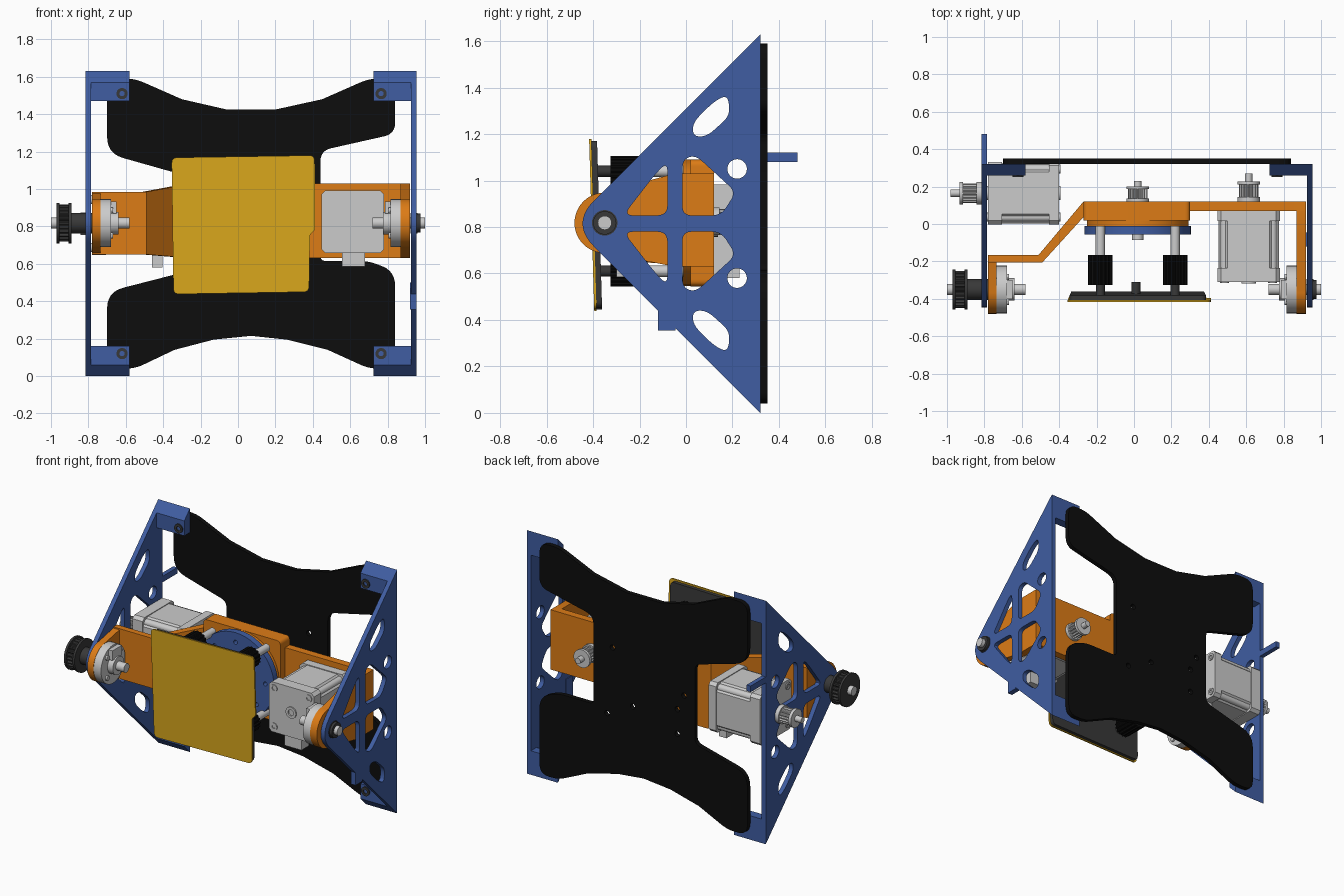
import bpy, bmesh, math
from mathutils import Vector

if "Cube" in bpy.data.objects:
    bpy.data.objects.remove(bpy.data.objects["Cube"])

def material(name, col):
    m = bpy.data.materials.new(name)
    m.diffuse_color = (*col, 1)
    m.use_nodes = True
    m.node_tree.nodes["Principled BSDF"].inputs["Base Color"].default_value = m.diffuse_color
    return m

BLUE = material("blue", (0.05, 0.11, 0.36))
ORANGE = material("orange", (0.72, 0.2, 0.008))
YELLOW = material("yellow", (0.72, 0.4, 0.012))
BLACK = material("black", (0.004, 0.004, 0.004))
DARK = material("dark_grey", (0.04, 0.04, 0.04))
CZ, AY = 0.818, -0.35          # height of the tilt axle and its y position

def slab(name, axis, a, b, loops, mat=None):
    """Extrude an outline (first loop) with holes (other loops) along an axis from a to b."""
    place = {'X': lambda u, v, w: (w, u, v), 'Y': lambda u, v, w: (u, w, v),
             'Z': lambda u, v, w: (u, v, w)}[axis]
    bm = bmesh.new()
    caps = [[], []]
    for loop in loops:
        rings = [[bm.verts.new(place(u, v, w)) for u, v in loop] for w in (a, b)]
        for i in range(len(loop)):
            j = (i + 1) % len(loop)
            bm.faces.new((rings[0][i], rings[0][j], rings[1][j], rings[1][i]))
            for k in (0, 1):
                caps[k].append(bm.edges.get((rings[k][i], rings[k][j])))
    for edges in caps:
        bmesh.ops.triangle_fill(bm, edges=edges, use_beauty=True)
    bmesh.ops.recalc_face_normals(bm, faces=bm.faces[:])
    for f in bm.faces:
        f.smooth = True
    for e in bm.edges:
        e.smooth = e.calc_face_angle(0) < math.radians(32)
    me = bpy.data.meshes.new(name)
    bm.to_mesh(me)
    bm.free()
    ob = bpy.data.objects.new(name, me)
    bpy.context.collection.objects.link(ob)
    if mat:
        me.materials.append(mat)
    return ob

def circle(c, r, n=32):
    return [(c[0] + r * math.cos(2 * math.pi * i / n), c[1] + r * math.sin(2 * math.pi * i / n)) for i in range(n)]

def toothed(c, r, depth, n):
    out = []
    for i in range(n * 4):
        t, q = math.pi * i / (2 * n), r - (depth if i % 4 > 1 else 0)
        out.append((c[0] + q * math.cos(t), c[1] + q * math.sin(t)))
    return out

def rect(u0, u1, v0, v1):
    return [(u0, v0), (u1, v0), (u1, v1), (u0, v1)]

def rounded(pts, cut, n=6):
    """Round every corner; cut is how far along the edges the rounding starts."""
    out, P = [], [Vector(p) for p in pts]
    for i, p in enumerate(P):
        d0, d1 = P[i - 1] - p, P[(i + 1) % len(P)] - p
        c = cut[i] if isinstance(cut, list) else cut
        if c == 0:
            out.append(tuple(p))
            continue
        s = p + d0.normalized() * min(c, d0.length * .48)
        e = p + d1.normalized() * min(c, d1.length * .48)
        for k in range(n + 1):
            t = k / n
            out.append(tuple(s * (1 - t) ** 2 + p * 2 * t * (1 - t) + e * t * t))
    return out

def rod(name, axis, a, b, c, r, mat=None, hole=0):
    return slab(name, axis, a, b, [circle(c, r)] + ([circle(c, hole)] if hole else []), mat)

def box(name, x, y, z, mat=None):
    return slab(name, 'Z', *z, [rect(*x, *y)], mat)

def flip(pts):
    return [(u, 1.63 - v) for u, v in pts]

# triangular side frames with cut-out windows and corner tabs
outline = rounded([(.32, 0), (.32, 1.63), (-.495, .815)], [0, 0, .14], 10)
windows = [rounded([(.18, 1.37), (.12, 1.34), (.03, 1.25), (.03, 1.19), (.09, 1.19), (.19, 1.28)], .04),
           rounded([(-.27, .85), (-.08, .85), (-.08, 1.08), (-.13, 1.03)], .045),
           rounded([(-.015, .85), (.15, .85), (.215, .95), (.04, 1.11), (-.015, 1.09)], .04),
           circle((.22, 1.05), .042)]
frame_loops = [outline, circle((AY, CZ), .055)] + windows + [flip(w) for w in windows]
tab = [(.32, 1.63), (.26, 1.57), (.26, 1.47), (.32, 1.47)]
for side, x0, x1, t0, t1, hx in (("left", -.815, -.785, -.785, -.58, -.62), ("right", .925, .955, .725, .925, .765)):
    slab(side + "_side_frame", 'X', x0, x1, frame_loops, BLUE)
    for end, prof, hz in (("upper", tab, 1.51), ("lower", flip(tab), .12)):
        slab(f"{side}_{end}_tab", 'X', t0, t1, [prof], BLUE)
        rod(f"{side}_{end}_screw", 'Y', .252, .262, (hx, hz), .03, DARK, .014)
    rod(side + "_frame_bearing", 'X', x0 - .004, x1 + .004, (AY, CZ), .055, DARK, .03)
box("rear_stop_bar", (-.815, -.785), (.3, .48), (1.08, 1.12), BLUE)
box("lower_stop_block", (.92, .955), (-.12, -.045), (.355, .5), BLUE)

# black back plate
back = [(-.70, 1.59), (-.55, 1.59), (-.30, 1.48), (-.06, 1.425), (.20, 1.425), (.45, 1.48), (.70, 1.59),
        (.84, 1.59), (.84, 1.295), (.44, 1.205), (.44, .615), (.70, .615), (.84, .56), (.84, .04), (.70, .04),
        (.48, .14), (.26, .195), (.07, .215), (-.13, .195), (-.34, .14), (-.55, .04), (-.70, .04),
        (-.70, .45), (-.31, .55), (-.31, 1.08), (-.70, 1.19)]
cuts = [.07, .05, 0, 0, 0, 0, .05, .07, .06, .06, .03, .05, .08, .07, .05, 0, 0, 0, 0, 0, .05, .07, .09, .04, .04, .09]
holes = [(.34, .58), (.15, .675), (-.18, .58), (-.18, .745), (-.23, .85), (.3, 1.03)]
slab("back_plate", 'Y', .32, .35, [rounded(back, cuts)] + [circle(h, .018, 16) for h in holes], BLACK)

# orange cranked yoke, its narrow left end squeezed in height
yoke = slab("yoke_arm", 'Z', .63, 1.03, [[(-.78, -.205), (-.49, -.205), (-.24, .07), (.92, .07), (.92, .12),
                                        (-.27, .12), (-.51, -.165), (-.78, -.165)]], ORANGE)
for v in yoke.data.vertices:
    if v.co.x < -.4:
        v.co.z = .65 if v.co.z < .8 else .985
arc = [(AY + .13 * math.cos(t), CZ + .13 * math.sin(t)) for t in (math.pi * (.5 + i / 24) for i in range(25))]
for side, x0, x1, tail in (("left", -.78, -.735, [(-.165, .65), (-.165, .985)]),
                           ("right", .87, .92, [(-.05, .63), (.12, .63), (.12, 1.03), (-.05, 1.03)])):
    slab(side + "_yoke_end", 'X', x0, x1, [arc + tail, circle((AY, CZ), .035)], ORANGE)

# rotating hub: housing, turntable, standoffs
HUB = (.02, CZ)
slab("hub_housing", 'Y', .02, .12, [rounded(rect(-.27, .30, .545, 1.09), .03), circle(HUB, .2)], ORANGE)
rod("hub_disc", 'Y', -.012, .1, HUB, .272, ORANGE)
bolts = [circle((HUB[0] + .22 * math.cos(i * math.pi / 4), CZ + .22 * math.sin(i * math.pi / 4)), .014, 12) for i in range(8)]
slab("turntable", 'Y', -.055, -.012, [circle(HUB, .285, 48)] + bolts, BLUE)
rod("turntable_nut", 'Y', -.085, -.05, HUB, .03)
for sx in (-1, 1):
    for sz in (-1, 1):
        c = (.02 + .2 * sx, .825 + .215 * sz)
        rod("standoff_rod", 'Y', -.19, -.01, c, .025)
        slab("standoff_grip", 'Y', -.325, -.165, [toothed(c, .065, .006, 16)], BLACK)
        rod("standoff_screw", 'Y', -.38, -.32, c, .024, DARK)

# slightly tilted and turned platform in front
pad = rounded([(-.355, 1.168), (.41, 1.18), (.413, .785), (.385, .755), (.38, .45), (-.345, .438)],
              [.03, .03, .01, .01, .03, .03])
bed = rounded([(-.345, 1.16), (.385, 1.17), (.375, .455), (-.335, .445)], .03)
for ob in (slab("platform_pad", 'Y', -.406, -.396, [pad], YELLOW), slab("platform_bed", 'Y', -.396, -.372, [bed], DARK),
           rod("platform_boss", 'Y', -.373, -.31, (.01, CZ), .024, DARK)):
    for v in ob.data.vertices:
        v.co.y -= .03 * (v.co.z - .81)

# stepper motors: stepped body, corner screws, connector
def motor(name, axis, a, b, c, h=.167):
    def oct(k, e=0):
        s = h - e
        return [(c[0] + u, c[1] + v) for u, v in ((-s + k, -s), (s - k, -s), (s, -s + k), (s, s - k),
                                                  (s - k, s), (-s + k, s), (-s, s - k), (-s, -s + k))]
    for part, p, q, k, e in (("end_cap", a, a + .075, .02, 0), ("body", a + .07, b - .05, .05, .005), ("end_cap", b - .055, b, .02, 0)):
        slab(f"{name}_{part}", axis, p, q, [oct(k, e)])
    for su in (-1, 1):
        for sv in (-1, 1):
            rod(name + "_screw", axis, a - .006, b + .006, (c[0] + su * .128, c[1] + sv * .128), .024, None, .012)
    rod(name + "_boss", axis, a - .008, b + .008, c, .038, None, .02)

def pulley(name, axis, a, b, c, s=1):
    """Small timing pulley from the motor side a to the outer side b."""
    L = b - a
    at = lambda t: a + L * t
    rod(name + "_flange", axis, at(0), at(.16), c, .06)
    slab(name + "_teeth", axis, at(.16), at(.6), [toothed(c, .052, .008, 16)])
    rod(name + "_rim", axis, at(.6), at(.72), c, .06)
    rod(name + "_shaft", axis, at(-.3), at(1), c, .02)

motor("right_motor", 'Y', -.31, .07, (.613, .825))
box("right_motor_plug", (.555, .68), (-.3, -.22), (.585, .665))
pulley("right_motor_pulley", 'Y', .12, .27, (.613, .825))
motor("left_motor", 'X', -.78, -.4, (.165, .815))
box("left_motor_plug", (-.46, -.405), (.1, .23), (.58, .66))
pulley("left_motor_pulley", 'X', -.815, -.98, (.165, .815))
pulley("hub_pulley", 'Y', .12, .23, HUB)

# tilt axle, clamping flanges, large drive pulley
AX = (AY, CZ)
for side, s, x, tip, inner in (("left", 1, -.735, -1.0, -.58), ("right", -1, .87, 1.0, .72)):
    rod(side + "_axle", 'X', min(tip, inner), max(tip, inner), AX, .03)
    slab(side + "_axle_flange", 'X', *sorted((x, x + s * .055)), [circle(AX, .128)])
    slab(side + "_axle_collar", 'X', *sorted((x + s * .05, x + s * .095)), [circle(AX, .06)])
    box(side + "_clamp", sorted((x + s * .03, x + s * .085)), (AY - .05, AY + .05), (CZ + .05, CZ + .115))
    for k in range(4):
        t = math.pi / 4 + k * math.pi / 2
        rod(side + "_flange_screw", 'X', *sorted((x, x + s * .066)), (AY + .095 * math.cos(t), CZ + .095 * math.sin(t)), .016)
rod("right_axle_washer", 'X', .95, .975, AX, .05, DARK, .028)
for a, b, r in ((-.97, -.955, .108), (-.905, -.89, .108), (-.89, -.815, .055)):
    rod("drive_pulley_flange", 'X', a, b, AX, r, DARK)
slab("drive_pulley_teeth", 'X', -.955, -.905, [toothed(AX, .098, .012, 24)], DARK)
